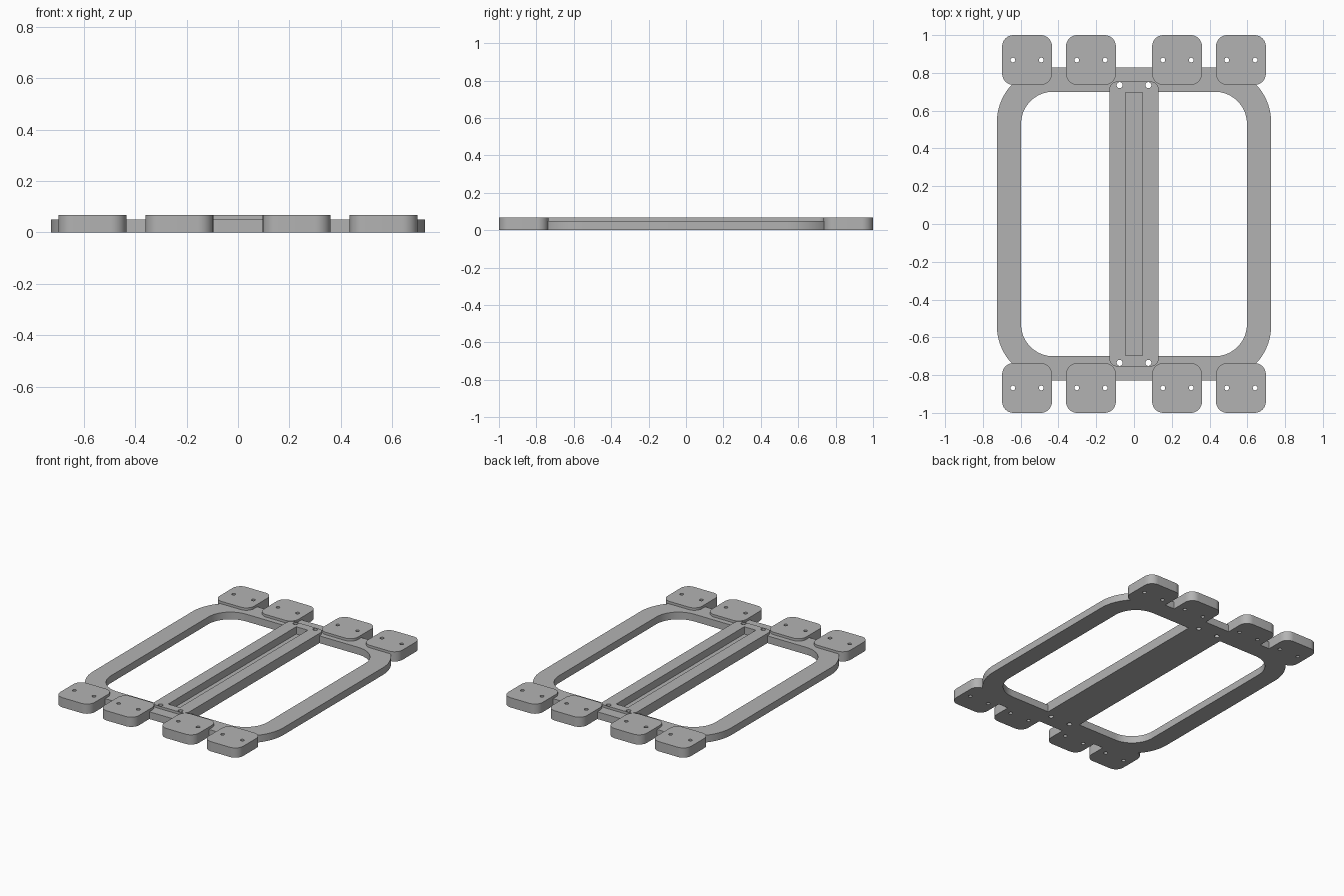
import bpy, bmesh
from math import cos, sin, pi, radians

cube = bpy.data.objects.get("Cube")
if cube:
    bpy.data.objects.remove(cube, do_unlink=True)

grey = bpy.data.materials.new("plain grey")
grey.use_nodes = True
colour = (0.45, 0.45, 0.45, 1)
grey.diffuse_color = colour
grey.node_tree.nodes["Principled BSDF"].inputs["Base Color"].default_value = colour


def rounded(cx, cy, hx, hy, r, steps=12):
    """Outline of a rounded rectangle given by centre and half sizes."""
    points = []
    for q, (sx, sy) in enumerate([(1, 1), (-1, 1), (-1, -1), (1, -1)]):
        for i in range(steps + 1):
            a = (q + i / steps) * pi / 2
            points.append((cx + sx * (hx - r) + r * cos(a),
                           cy + sy * (hy - r) + r * sin(a)))
    return points


def circle(cx, cy, r, n=24):
    return [(cx + r * cos(2 * pi * i / n), cy + r * sin(2 * pi * i / n)) for i in range(n)]


def plate(name, loops, height):
    """Flat plate on the ground: first loop is the outline, the rest are holes."""
    curve = bpy.data.curves.new(name, "CURVE")
    curve.dimensions = "2D"
    curve.fill_mode = "BOTH"
    curve.extrude = height / 2
    for loop in loops:
        spline = curve.splines.new("POLY")
        spline.points.add(len(loop) - 1)
        for p, (x, y) in zip(spline.points, loop):
            p.co = (x, y, 0, 1)
        spline.use_cyclic_u = True
    temp = bpy.data.objects.new(name + "_outline", curve)
    bpy.context.scene.collection.objects.link(temp)
    bpy.context.view_layer.update()
    graph = bpy.context.evaluated_depsgraph_get()
    mesh = bpy.data.meshes.new_from_object(temp.evaluated_get(graph))
    bpy.data.objects.remove(temp, do_unlink=True)

    bm = bmesh.new()
    bm.from_mesh(mesh)
    bmesh.ops.remove_doubles(bm, verts=bm.verts, dist=0.0001)
    bmesh.ops.recalc_face_normals(bm, faces=bm.faces)
    bmesh.ops.translate(bm, verts=bm.verts, vec=(0, 0, height / 2))
    bm.to_mesh(mesh)
    bm.free()
    mesh.name = name
    mesh.materials.clear()
    mesh.materials.append(grey)
    mesh.shade_smooth()
    mesh.set_sharp_from_angle(angle=radians(30))
    obj = bpy.data.objects.new(name, mesh)
    bpy.context.scene.collection.objects.link(obj)
    return obj


FRAME_H, TOP = 0.05, 0.067
bar_holes = [circle(x, y, 0.016) for x in (-0.076, 0.076) for y in (-0.735, 0.735)]

# Large open frame, drilled where the bar is fastened
plate("frame", [rounded(0, 0, 0.726, 0.829, 0.29, 20),
                rounded(0, 0, 0.598, 0.70, 0.17, 20)] + bar_holes, FRAME_H)

# Centre bar with a long blind slot
bar = plate("centre_bar", [rounded(0, 0, 0.131, 0.754, 0.042)] + bar_holes, TOP)
bpy.ops.mesh.primitive_cube_add(size=1, location=(0, 0, 0.067))
cutter = bpy.context.object
cutter.name = "slot_cutter"
cutter.scale = (0.088, 1.395, 0.1)
cutter.hide_render = True
cutter.hide_set(True)
cutter.data.materials.append(grey)
cut = bar.modifiers.new("slot", "BOOLEAN")
cut.operation = "DIFFERENCE"
cut.solver = "EXACT"
cut.object = cutter

# Mounting pads along both ends, each with two screw holes
for end, y in (("front", -0.868), ("back", 0.868)):
    for place, x in (("outer_right", -0.566), ("inner_right", -0.228),
                     ("inner_left", 0.228), ("outer_left", 0.566)):
        plate(f"{end}_{place}_pad",
              [rounded(x, y, 0.132, 0.132, 0.06),
               circle(x - 0.075, y, 0.0125), circle(x + 0.075, y, 0.0125)], TOP)
